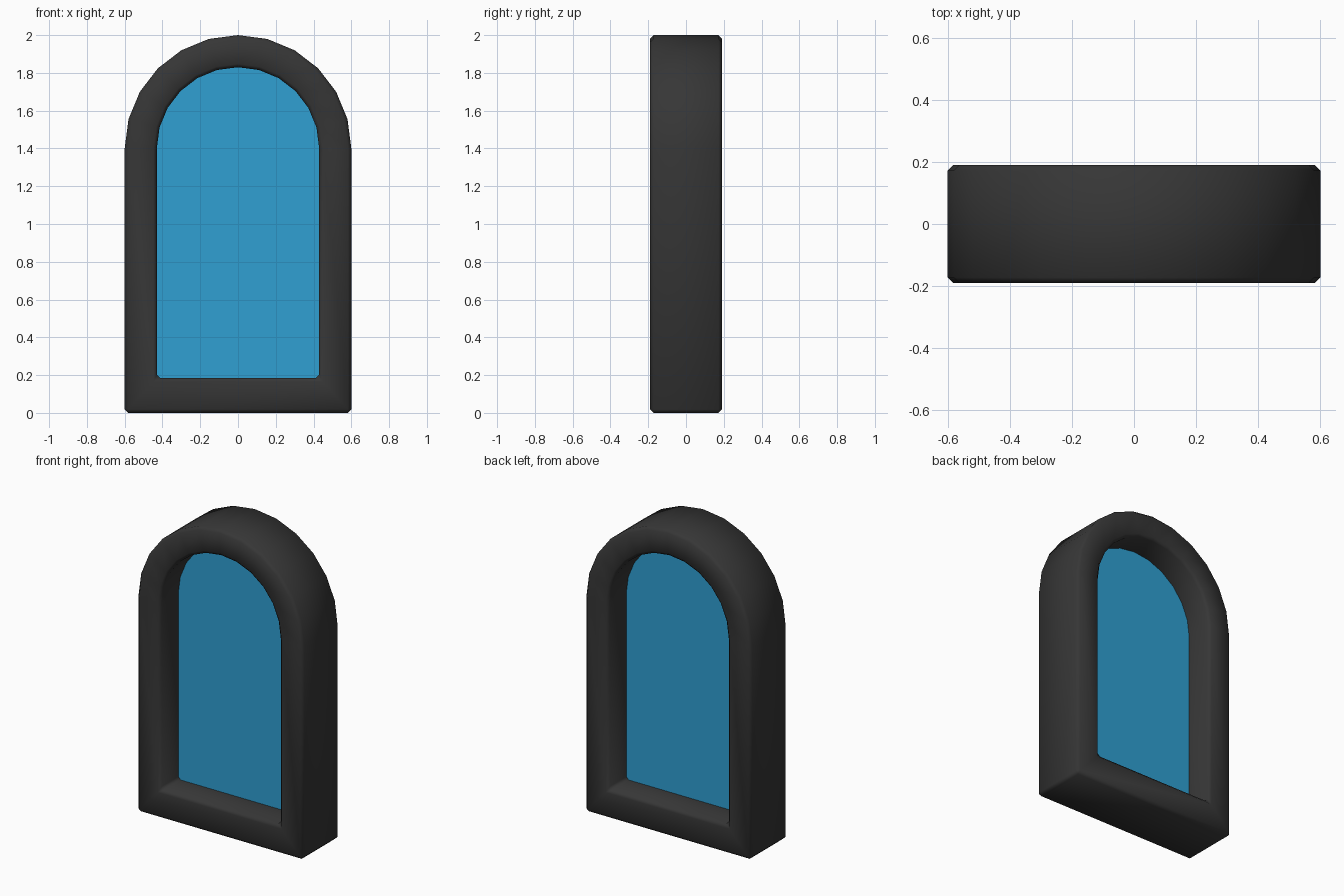
import bpy, math

if "Cube" in bpy.data.objects:
    bpy.data.objects.remove(bpy.data.objects["Cube"])

def material(name, rgb):
    m = bpy.data.materials.new(name)
    m.diffuse_color = (*rgb, 1)
    m.use_nodes = True
    m.node_tree.nodes["Principled BSDF"].inputs["Base Color"].default_value = m.diffuse_color
    return m

def arch(half_width, bottom, spring=1.4, steps=12):
    """Outline of a round-topped opening as (x, z) points."""
    pts = [(-half_width, bottom), (half_width, bottom)]
    for i in range(steps + 1):
        a = math.pi * i / steps
        pts.append((half_width * math.cos(a), spring + half_width * math.sin(a)))
    return pts

def add_object(name, verts, faces, mat):
    mesh = bpy.data.meshes.new(name)
    mesh.from_pydata(verts, [], faces)
    mesh.materials.append(mat)
    obj = bpy.data.objects.new(name, mesh)
    bpy.context.collection.objects.link(obj)
    return obj

dark = material("dark grey", (0.037, 0.037, 0.037))
blue = material("glass blue", (0.029, 0.35, 0.65))

outer, inner = arch(0.6, 0.0), arch(0.43, 0.185)
n, depth = len(outer), 0.19

# Frame: four outline loops joined into a closed ring
loops = [(outer, -depth), (outer, depth), (inner, depth), (inner, -depth)]
verts = [(x, y, z) for pts, y in loops for x, z in pts]
faces = []
for k in range(4):
    a, b = k * n, ((k + 1) % 4) * n
    for i in range(n):
        j = (i + 1) % n
        faces.append((a + i, b + i, b + j, a + j)[::-1])
frame = add_object("window_frame", verts, faces, dark)
frame.data.shade_smooth()
bevel = frame.modifiers.new("edge_bevel", 'BEVEL')
bevel.width = 0.018
bevel.segments = 1
bevel.limit_method = 'ANGLE'
bevel.angle_limit = math.radians(40)

# Glass: a thin pane in the middle of the frame, tucked slightly into it
pane = arch(0.435, 0.18)
t = 0.003
verts = [(x, y, z) for y in (-t, t) for x, z in pane]
faces = [tuple(range(n)), tuple(reversed(range(n, 2 * n)))]
faces += [(i, n + i, n + (i + 1) % n, (i + 1) % n) for i in range(n)]
add_object("glass_pane", verts, faces, blue)
